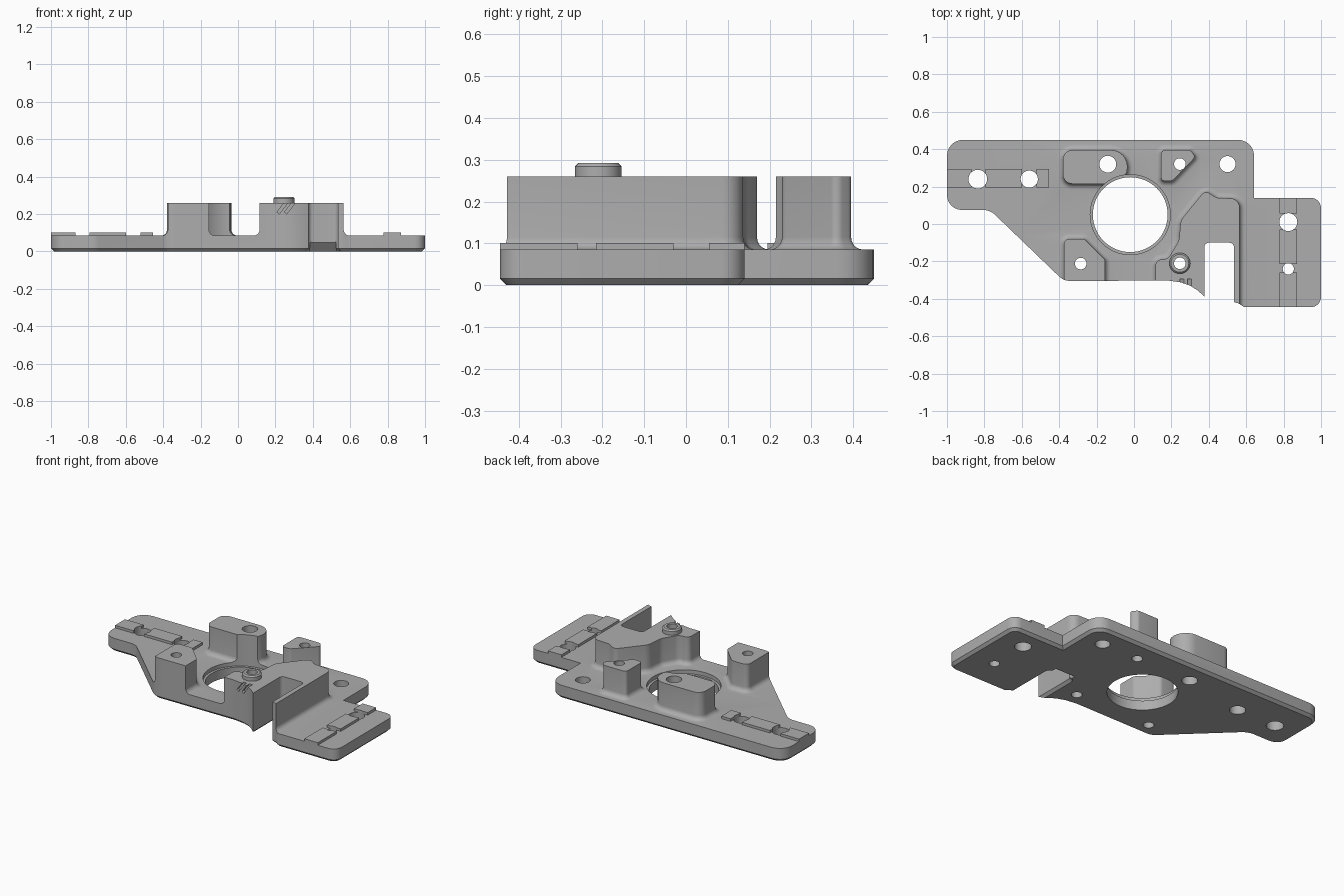
import bpy, bmesh, math
from mathutils import Vector, Matrix

cube = bpy.data.objects.get("Cube")
if cube:
    bpy.data.objects.remove(cube, do_unlink=True)

grey = bpy.data.materials.new("machined grey")
grey.use_nodes = True
GREY = (0.42, 0.42, 0.42, 1)
grey.diffuse_color = GREY
grey.node_tree.nodes["Principled BSDF"].inputs["Base Color"].default_value = GREY

TOP = 0.085      # plate surface
HIGH = 0.26      # boss tops


def rounded(corners, steps=6):
    """Round each (x, y, radius) corner of a counter-clockwise outline."""
    out = []
    for i, (x, y, r) in enumerate(corners):
        p = Vector((x, y))
        if r == 0:
            out.append(p)
            continue
        a = Vector(corners[i - 1][:2]) - p
        b = Vector(corners[(i + 1) % len(corners)][:2]) - p
        half = a.angle(b) / 2
        cut = min(r / math.tan(half), a.length * 0.49, b.length * 0.49)
        r = cut * math.tan(half)
        a.normalize()
        b.normalize()
        centre = p + (a + b).normalized() * (r / math.sin(half))
        start, end = p + a * cut - centre, p + b * cut - centre
        turn = math.atan2(start.x * end.y - start.y * end.x, start.dot(end))
        for k in range(steps + 1):
            out.append(centre + Matrix.Rotation(turn * k / steps, 2) @ start)
    return out


def offset(pts, d):
    """Move a counter-clockwise outline outward by d."""
    out = []
    for i, p in enumerate(pts):
        e1 = (p - pts[i - 1]).normalized()
        e2 = (pts[(i + 1) % len(pts)] - p).normalized()
        n1, n2 = Vector((e1.y, -e1.x)), Vector((e2.y, -e2.x))
        out.append(p + (n1 + n2) * (d / (1 + n1.dot(n2))))
    return out


def loft(name, pts, levels):
    """Stack the outline at (z, offset) levels into a closed solid."""
    bm = bmesh.new()
    rings = [[bm.verts.new((p.x, p.y, z)) for p in offset(pts, d)] for z, d in levels]
    n = len(pts)
    for lo, hi in zip(rings, rings[1:]):
        for i in range(n):
            j = (i + 1) % n
            bm.faces.new((lo[i], lo[j], hi[j], hi[i]))
    bm.faces.new(rings[0][::-1])
    bm.faces.new(rings[-1])
    me = bpy.data.meshes.new(name)
    bm.to_mesh(me)
    bm.free()
    ob = bpy.data.objects.new(name, me)
    bpy.context.collection.objects.link(ob)
    me.materials.append(grey)
    return ob


def circle(x, y, r, n=32):
    return [Vector((x + r * math.cos(math.tau * k / n), y + r * math.sin(math.tau * k / n)))
            for k in range(n)]


def rect(x0, x1, y0, y1):
    return [Vector(c) for c in ((x0, y0), (x1, y0), (x1, y1), (x0, y1))]


def combine(target, tool, operation):
    tool.hide_render = True
    bpy.context.view_layer.objects.active = target
    mod = target.modifiers.new(operation, "BOOLEAN")
    mod.operation, mod.object, mod.solver = operation, tool, "EXACT"
    bpy.ops.object.modifier_apply(modifier=mod.name)
    bpy.data.objects.remove(tool, do_unlink=True)


def boss(name, corners, fillet=0.03):
    """Tall boss with a concave fillet where it meets the plate."""
    levels = [(TOP - 0.03, fillet)]
    for k in range(6):
        t = math.pi / 2 * k / 5
        levels.append((TOP + fillet * (1 - math.cos(t)), fillet * (1 - math.sin(t))))
    return loft(name, rounded(corners), levels + [(HIGH, 0)])


# Slab, trimmed to the plate outline after the bosses are joined
plate = loft("mounting_plate", rect(-1.2, 1.2, -0.7, 0.7), [(-0.1, 0), (TOP, 0)])

# Tall bosses
bosses = [
    boss("rear_boss", [(-0.38, 0.215, 0.05), (-0.035, 0.215, 0.088),
                       (-0.035, 0.395, 0.088), (-0.38, 0.395, 0.05)]),
    boss("front_boss", [(-0.375, -0.4, 0), (-0.155, -0.4, 0), (-0.155, -0.19, 0.03),
                        (-0.265, -0.08, 0.03), (-0.375, -0.08, 0.03)]),
    boss("corner_boss", [(0.145, 0.23, 0.02), (0.205, 0.23, 0.03),
                         (0.33, 0.36, 0.02), (0.3, 0.395, 0.02), (0.145, 0.395, 0.02)]),
    boss("bracket_block", [(0.115, -0.6, 0), (0.565, -0.6, 0), (0.565, 0.135, 0.05),
                           (0.44, 0.14, 0.05), (0.38, 0.18, 0.03), (0.25, 0.02, 0.08),
                           (0.24, -0.09, 0.08), (0.18, -0.19, 0.05), (0.115, -0.19, 0.04)]),
]
for b in bosses:
    combine(plate, b, "UNION")

# Locating bush
combine(plate, loft("bush", circle(0.245, -0.21, 0.056),
                    [(0.2, 0), (0.284, 0), (0.292, -0.008)]), "UNION")

# Raised pads on both wings
pads = [(-1.1, -0.87, 0.195, 0.295), (-0.795, -0.6, 0.195, 0.295), (-0.52, -0.455, 0.195, 0.295),
        (0.777, 0.872, 0.055, 0.3), (0.777, 0.872, -0.215, -0.03), (0.777, 0.872, -0.6, -0.26)]
for p in pads:
    combine(plate, loft("pad", rect(*p), [(0.05, 0), (0.101, 0)]), "UNION")

# Plate outline with chamfered lower edge
outline = rounded([
    (-1, 0.075, 0.08), (-0.77, 0.075, 0.09), (-0.375, -0.305, 0.09), (0.18, -0.302, 0),
    (0.25, -0.312, 0), (0.3, -0.33, 0), (0.34, -0.355, 0), (0.376, -0.387, 0),
    (0.376, -0.1, 0.025), (0.535, -0.1, 0.025), (0.535, -0.418, 0), (0.56, -0.425, 0),
    (0.59, -0.445, 0), (1, -0.445, 0.055), (1, 0.14, 0.055), (0.642, 0.14, 0),
    (0.642, 0.45, 0.085), (-1, 0.45, 0.085)])
combine(plate, loft("outline", outline, [(0, -0.016), (0.016, 0), (0.5, 0)]), "INTERSECT")

# Central bore with a stepped rim
combine(plate, loft("bore", circle(-0.02, 0.05, 0.2, 64),
                    [(-0.1, 0), (0.06, 0), (0.061, 0.014), (0.5, 0.014)]), "DIFFERENCE")

# Through holes
holes = [(-0.835, 0.24, 0.05), (-0.56, 0.24, 0.046), (0.825, 0.01, 0.048), (0.825, -0.24, 0.03),
         (-0.14, 0.32, 0.045), (-0.285, -0.212, 0.031), (0.245, 0.32, 0.031),
         (0.5, 0.32, 0.043), (0.245, -0.21, 0.031)]
for x, y, r in holes:
    combine(plate, loft("hole", circle(x, y, r), [(-0.1, 0), (0.5, 0)]), "DIFFERENCE")

# Slanted grooves on the front of the block
for x in (0.245, 0.285):
    groove = loft("groove", rect(-0.008, 0.008, -0.025, 0.025), [(-0.05, 0), (0.05, 0)])
    groove.matrix_world = Matrix.Translation((x, -0.318, 0.245)) @ Matrix.Rotation(0.65, 4, "Y")
    combine(plate, groove, "DIFFERENCE")

# Undercut at the back of the slot
undercut = loft("undercut", rect(-0.07, 0.07, -0.03, 0.03), [(-0.04, 0), (0.04, 0)])
undercut.matrix_world = Matrix.Translation((0.455, -0.1, 0.0)) @ Matrix.Rotation(0.7, 4, "X")
combine(plate, undercut, "DIFFERENCE")

# Smooth fillets, sharp edges
bpy.ops.object.select_all(action="DESELECT")
plate.select_set(True)
bpy.context.view_layer.objects.active = plate
bpy.ops.object.shade_smooth_by_angle(angle=math.radians(30))
